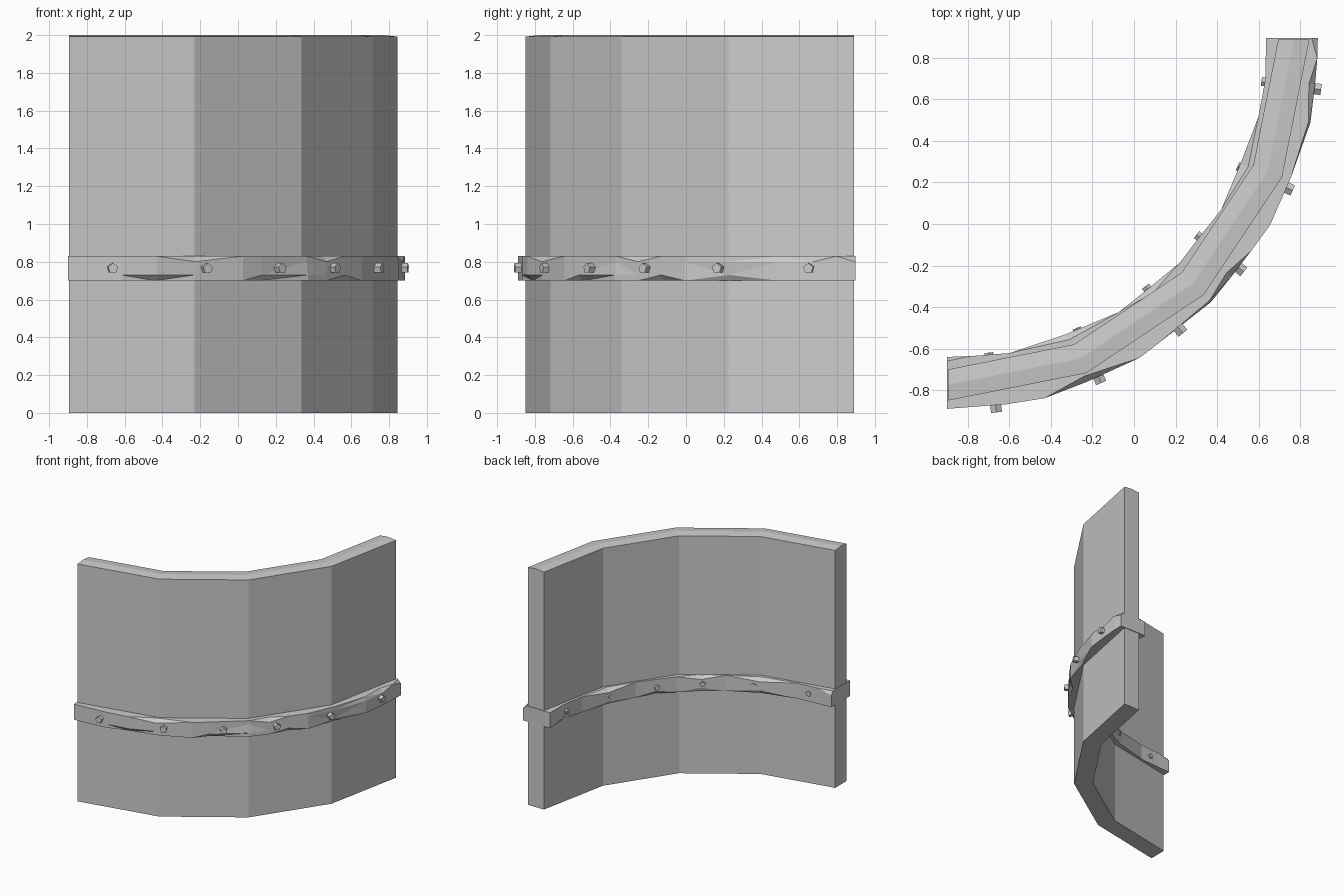
import bpy, bmesh, math
from mathutils import Vector, Matrix

cube = bpy.data.objects.get("Cube")
if cube:
    bpy.data.objects.remove(cube)

CENTRE = Vector((-0.895, 0.89, 0))

grey = bpy.data.materials.new("plain grey")
grey.use_nodes = True
colour = (0.6, 0.6, 0.6, 1)
grey.diffuse_color = colour
grey.node_tree.nodes["Principled BSDF"].inputs["Base Color"].default_value = colour


def direction(angle):
    a = math.radians(angle)
    return Vector((math.sin(a), -math.cos(a), 0))


def finish(name, bm):
    bmesh.ops.recalc_face_normals(bm, faces=bm.faces)
    mesh = bpy.data.meshes.new(name)
    bm.to_mesh(mesh)
    bm.free()
    mesh.materials.append(grey)
    obj = bpy.data.objects.new(name, mesh)
    bpy.context.collection.objects.link(obj)
    return obj


def sweep(name, stations, triangulate=False):
    """Join cross-sections, each (angle, [(radius, z), ...]), into a closed arc."""
    bm = bmesh.new()
    rings = []
    for angle, section in stations:
        d = direction(angle)
        rings.append([bm.verts.new(CENTRE + d * r + Vector((0, 0, z)))
                      for r, z in section])
    n = len(rings[0])
    for a, b in zip(rings, rings[1:]):
        for i in range(n):
            j = (i + 1) % n
            bm.faces.new((a[i], a[j], b[j], b[i]))
    bm.faces.new(rings[0])
    bm.faces.new(rings[-1])
    if triangulate:
        bmesh.ops.triangulate(bm, faces=bm.faces)
    return finish(name, bm)


# Curved wall of four flat panels with a slightly ridged top
wall_section = [(1.59, 0), (1.74, 0), (1.74, 1.992), (1.665, 2), (1.59, 1.992)]
sweep("curved_wall", [(i * 22.5, wall_section) for i in range(5)])

# Chipped band: angle, then chip depth in hundredths from bottom edge to top edge
HEIGHTS = (0.70, 0.73, 0.80, 0.83)
outer_chips = [
    (-0.2, 1, 1, 1, 1), (9, 1, 1, 1, 1), (15, 3, 0, 0, 0), (22, 1, 1, 1, 4),
    (31, 0, 0, 0, 0), (35, 4, 1, 1, 1), (45, 0, 0, 1, 1), (50, 1, 1, 1, 4),
    (55, 4, 1, 1, 1), (60, 0, 0, 0, 0), (68, 4, 2, 1, 1), (77, 0, 0, 0, 1),
    (83, 1, 1, 1, 4), (87, 1, 1, 1, 1), (90.2, 1, 1, 1, 4)]
inner_chips = [
    (-0.2, -1, -1, -1, 1), (4, -1, -1, -1, -1), (11, 0, 0, 0, 0),
    (22, 1, -1, -1, 2), (32, 1, 1, 1, 1), (39, 1, 0, 0, 3), (46, 1, 1, 1, 1),
    (52, 3, 0, 0, 0), (58, 1, 1, 1, 1), (67, 1, -1, -1, 3), (76, 0, 0, 0, 0),
    (83, 2, 0, 0, 0), (90.2, -1, -1, -1, -1)]


def band(name, chips, surface, inward):
    stations = []
    for angle, *depths in chips:
        face = [(surface + inward * d / 100, z) for d, z in zip(depths, HEIGHTS)]
        stations.append((angle, face + [(1.66, HEIGHTS[-1]), (1.66, HEIGHTS[0])]))
    sweep(name, stations, True)


band("outer_band", outer_chips, 1.79, -1)
band("inner_band", inner_chips, 1.54, 1)


# Five-sided studs along both faces of the band
def stud(name, angle, start, end, radius):
    bm = bmesh.new()
    d = direction(angle)
    place = Matrix.Translation(CENTRE + d * (start + end) / 2 + Vector((0, 0, 0.765)))
    turn = d.to_track_quat('Z', 'Y').to_matrix().to_4x4()
    bmesh.ops.create_cone(bm, cap_ends=True, segments=5, radius1=radius,
                          radius2=radius, depth=abs(end - start),
                          matrix=place @ turn)
    finish(name, bm)


for i, angle in enumerate((7.4, 24, 38.6, 51.8, 66.3, 82.3), 1):
    stud(f"outer_stud_{i}", angle, 1.74, 1.812, 0.028)
    stud(f"inner_stud_{i}", angle, 1.60, 1.522, 0.022)
